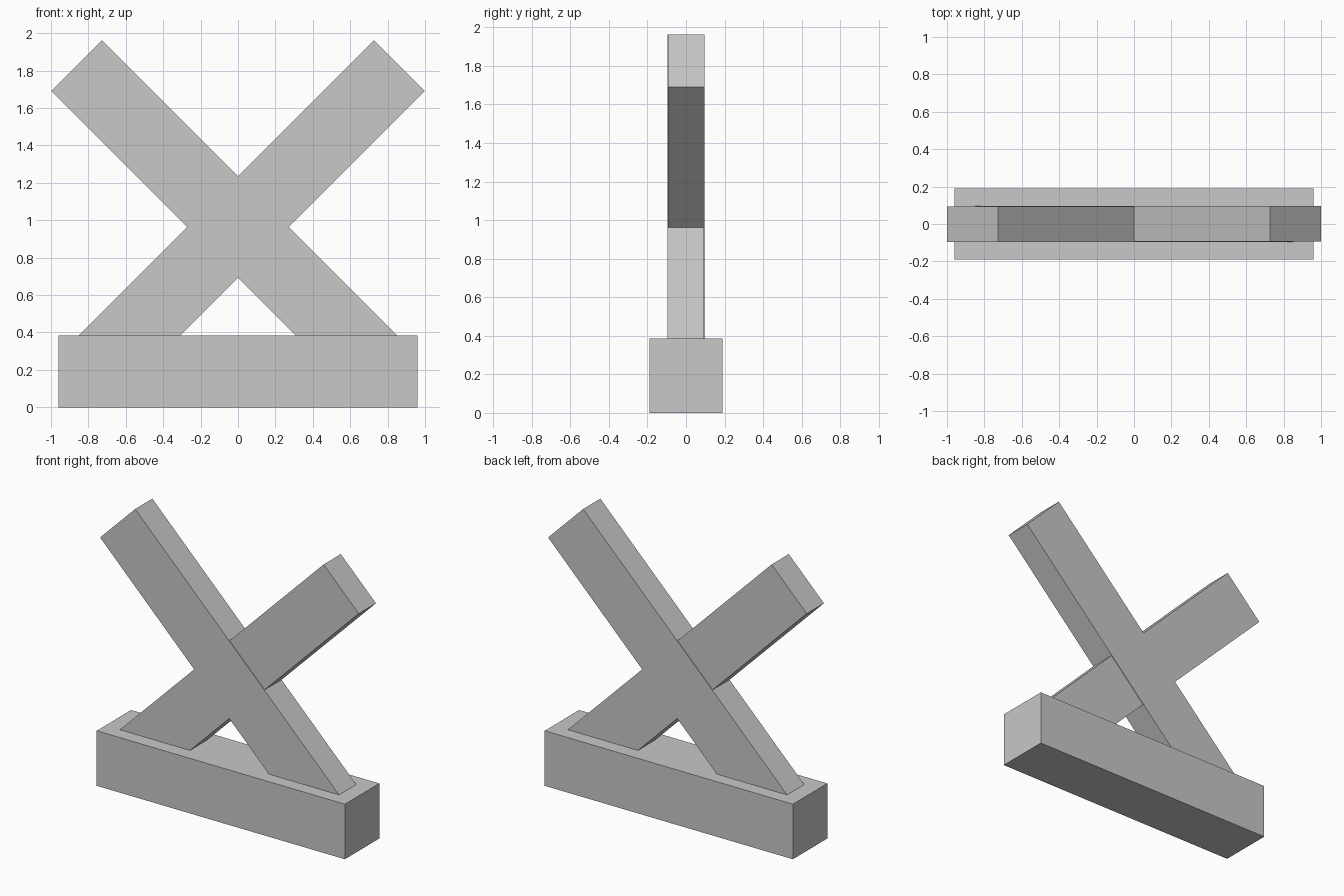
import bpy
import math
from mathutils import Matrix, Vector

default = bpy.data.objects.get("Cube")
if default:
    bpy.data.objects.remove(default, do_unlink=True)

# Single plain grey
grey = bpy.data.materials.new("plain_grey")
grey.use_nodes = True
colour = (0.58, 0.58, 0.58, 1.0)
grey.diffuse_color = colour
grey.node_tree.nodes["Principled BSDF"].inputs["Base Color"].default_value = colour


def box(name, size, centre, tilt=0.0):
    """Flat-faced box, tilted about y, with its transform baked in."""
    bpy.ops.mesh.primitive_cube_add(size=1)
    ob = bpy.context.object
    ob.name = name
    ob.data.transform(Matrix.Translation(Vector(centre))
                      @ Matrix.Rotation(tilt, 4, "Y")
                      @ Matrix.Diagonal((*size, 1)))
    ob.data.materials.append(grey)
    return ob


# Base block
box("base", (1.92, 0.38, 0.385), (0, 0, 0.1925))

# Crossed beams, each sunk into the base and nudged apart in depth
CROSS_Z = 0.963
WIDTH, DEPTH = 0.384, 0.19
UPPER, LOWER = 1.221, 1.02      # reach from the crossing to each end
SLANT = math.sqrt(0.5)
shift = (UPPER - LOWER) / 2 * SLANT

for name, side in (("beam_leaning_left", 1), ("beam_leaning_right", -1)):
    box(name, (WIDTH, DEPTH, UPPER + LOWER),
        (-side * shift, -side * 0.002, CROSS_Z + shift),
        -side * math.pi / 4)
